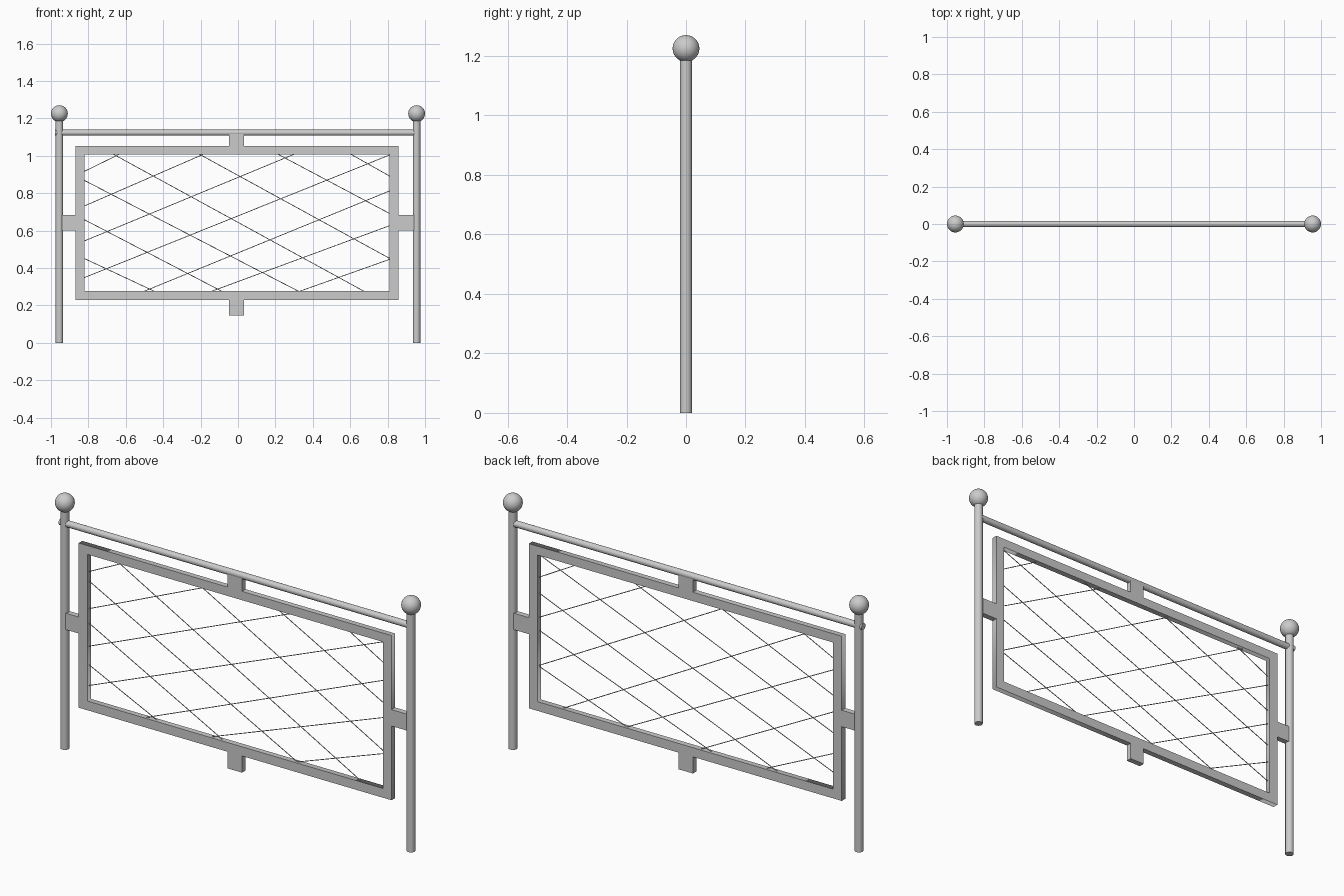
import bpy, math
from mathutils import Vector

if "Cube" in bpy.data.objects:
    bpy.data.objects.remove(bpy.data.objects["Cube"])

POST_X, DEPTH, CX = 0.955, 0.028, -0.006


def rod(name, a, b, radius, sides):
    a, b = Vector(a), Vector(b)
    bpy.ops.mesh.primitive_cylinder_add(vertices=sides, radius=radius, depth=(b - a).length,
                                        location=(a + b) / 2)
    ob = bpy.context.object
    ob.name = name
    ob.rotation_euler = (b - a).to_track_quat('Z', 'Y').to_euler()
    bpy.ops.object.shade_smooth_by_angle(angle=math.radians(40))
    return ob


def box(name, x0, x1, z0, z1):
    bpy.ops.mesh.primitive_cube_add(size=1, location=((x0 + x1) / 2, 0, (z0 + z1) / 2))
    ob = bpy.context.object
    ob.name = name
    ob.scale = (x1 - x0, DEPTH, z1 - z0)


# posts with ball finials
for side, label in ((-1, "left"), (1, "right")):
    x = side * POST_X
    rod(label + "_post", (x, 0, 0), (x, 0, 1.19), 0.02, 32)
    bpy.ops.mesh.primitive_uv_sphere_add(segments=32, ring_count=16, radius=0.045,
                                         location=(x, 0, 1.225))
    bpy.context.object.name = label + "_finial"
    bpy.ops.object.shade_smooth()

# top rail, its left end just pokes through the post
rod("top_rail", (-0.979, 0, 1.123), (0.95, 0, 1.123), 0.016, 32)

# rectangular frame: outer and inner outline, filled and extruded
curve = bpy.data.curves.new("panel_frame", 'CURVE')
curve.dimensions = '2D'
curve.fill_mode = 'BOTH'
curve.extrude = DEPTH / 2
for x0, x1, z0, z1 in ((-0.869, 0.857, 0.23, 1.051), (-0.821, 0.809, 0.276, 1.007)):
    sp = curve.splines.new('POLY')
    sp.points.add(3)
    for p, (x, z) in zip(sp.points, ((x0, z0), (x1, z0), (x1, z1), (x0, z1))):
        p.co = (x, z, 0, 1)
    sp.use_cyclic_u = True
frame = bpy.data.objects.new("panel_frame", curve)
frame.rotation_euler.x = math.pi / 2
bpy.context.collection.objects.link(frame)
bpy.ops.object.select_all(action='DESELECT')
frame.select_set(True)
bpy.context.view_layer.objects.active = frame
bpy.ops.object.convert(target='MESH')

# mounting tabs
box("top_tab", CX - 0.042, CX + 0.038, 1.05, 1.118)
box("bottom_tab", CX - 0.042, CX + 0.038, 0.147, 0.231)
box("left_tab", -0.95, -0.868, 0.60, 0.682)
box("right_tab", 0.856, 0.95, 0.60, 0.682)

# wire mesh, each wire given by its end points in x and z
L, R, B, T = -0.825, 0.813, 0.272, 1.01
rising = [(L, .915, -.63, T), (L, .73, -.18, T), (L, .543, .305, T), (L, .347, R, 1.005),
          (-.51, B, R, .813), (-.15, B, R, .627), (.32, B, R, .447)]
falling = [(L, .452, -.44, B), (L, .66, -.08, B), (L, .87, .33, B), (-.67, T, .68, B),
           (-.21, T, R, .45), (.21, T, R, .69), (.60, T, R, .89)]
for label, wires, y in (("rising", rising, -0.001), ("falling", falling, 0.001)):
    for x0, z0, x1, z1 in wires:
        rod(label + "_wire", (x0, y, z0), (x1, y, z1), 0.002, 8)
